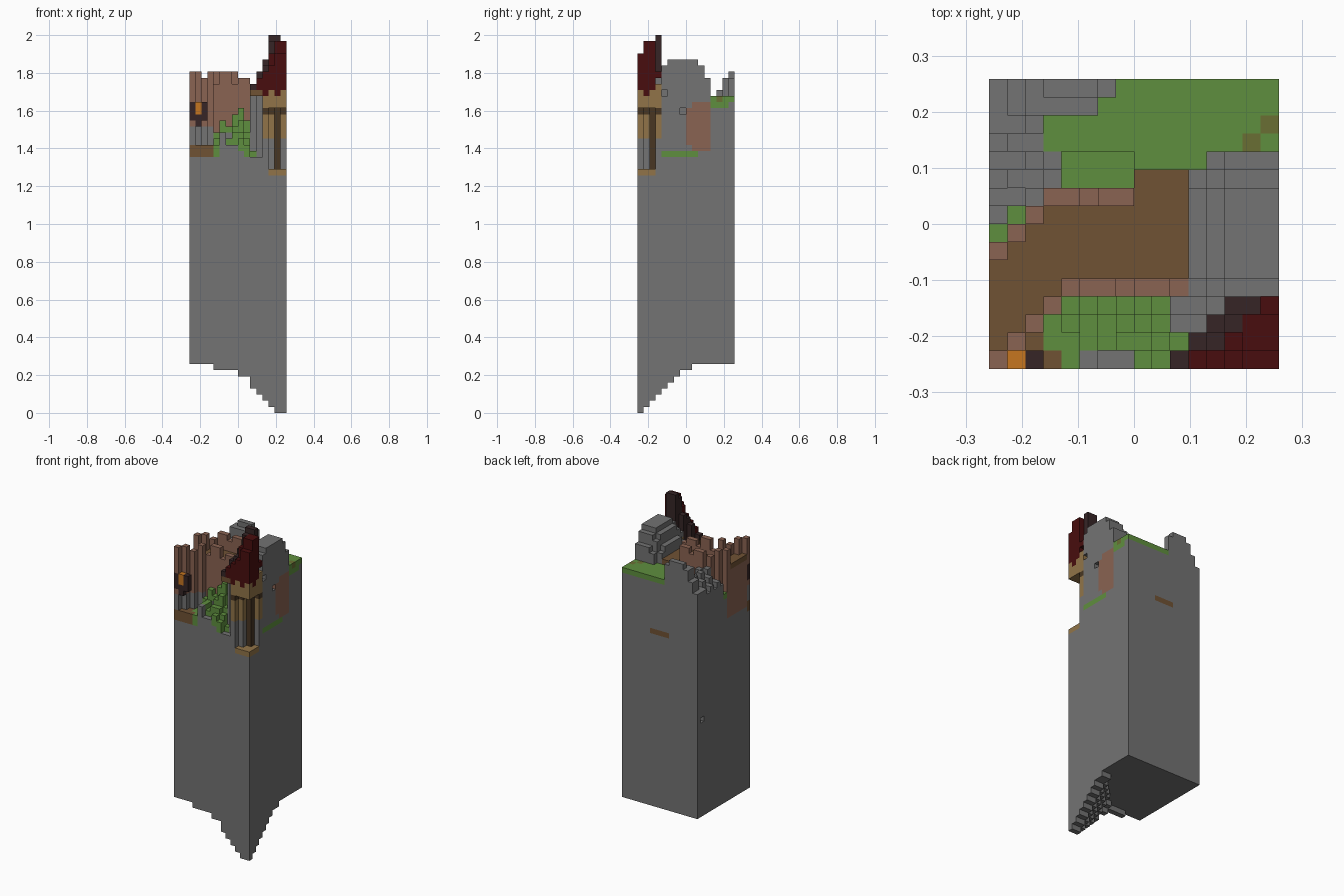
import bpy, bmesh
from mathutils import Vector

if "Cube" in bpy.data.objects:
    bpy.data.objects.remove(bpy.data.objects["Cube"], do_unlink=True)

N, TALL, GROUND = 16, 62, 42          # block counts: width, full height, ground level
V = 2 / TALL                          # block size

PALETTE = {
    "stone": (115, 115, 115), "grass": (95, 143, 62), "brick": (138, 99, 82),
    "timber": (112, 82, 52), "roof_red": (72, 13, 14), "roof_trim": (54, 37, 38),
    "plaster": (145, 116, 72), "dark_wood": (72, 54, 34),
    "lamp_glow": (198, 118, 32), "moss": (106, 110, 52),
}


def linear(c):
    c /= 255
    return c / 12.92 if c < 0.04 else ((c + 0.055) / 1.055) ** 2.4


MATS, INDEX = [], {}
for name, rgb in PALETTE.items():
    m = bpy.data.materials.new(name)
    m.use_nodes = True
    colour = [linear(c) for c in rgb] + [1]
    m.diffuse_color = colour
    m.node_tree.nodes["Principled BSDF"].inputs["Base Color"].default_value = colour
    INDEX[name] = len(MATS)
    MATS.append(m)

cells = {}                            # block position -> (part, colour)


def box(part, colour, xs, ys, zs):
    for x in range(*xs):
        for y in range(*ys):
            for z in range(*zs):
                cells[x, y, z] = (part, colour)


def column(part, colour, x, y, z0, z1):
    box(part, colour, (x, x + 1), (y, y + 1), (z0, z1))


def carve(x, y, z0, z1):
    for z in range(z0, z1):
        cells.pop((x, y, z), None)


def paint(colour, xs, ys, zs):
    for key in list(cells):
        if all(a <= k < b for k, (a, b) in zip(key, (xs, ys, zs))):
            cells[key] = (cells[key][0], colour)


# Rock pillar, stepping down to a point under one corner
drop_x = (8, 8, 8, 8, 7, 7, 7, 7, 6, 6, 4, 3, 2, 1, 0, 0)
drop_y = (0, 1, 2, 3, 4, 5, 6, 7, 7)
for x in range(N):
    for y in range(N):
        side = drop_y[y] if y < len(drop_y) else 8
        column("rock_pillar", "stone", x, y, min(8, drop_x[x] + side), GROUND)

# Back meadow
for x in range(3, N):
    for y in range(10, N):
        top = 51 if x < 8 and y < 12 else 52
        column("back_meadow", "stone", x, y, GROUND, top - 1)
        column("back_meadow", "grass", x, y, top - 1, top)
paint("grass", (15, 16), (11, 15), (50, 52))
for x, y in ((15, 13), (14, 12)):
    cells[x, y, 51] = ("back_meadow", "moss")

# Rocky ridge in the back corner
ridge_width = {15: 7, 14: 6, 13: 3, 12: 3, 11: 4, 10: 4, 9: 3, 8: 1}
for y, width in ridge_width.items():
    for x in range(width):
        if y > 13:
            top = (51, 53, 55)[min(x, 2)] + (y == 15 and 2 < x < 6)
        else:
            top = 50 + min(x, 2) + (x + y) % 2
        column("back_ridge", "stone", x, y, GROUND, top)
for x, y in ((0, 7), (1, 8)):
    column("ridge_grass", "stone", x, y, GROUND, 47)
    column("ridge_grass", "grass", x, y, 47, 48)

# Brick keep with a timber roof deck and a notched parapet
for x in range(11):
    low, high = min(x, 4), min(x + 6, 9) + (x > 7)
    for y in range(low, high + 1):
        column("brick_keep", "stone", x, y, GROUND, 44)
        column("brick_keep", "brick", x, y, 44, 52)
        column("keep_deck", "timber", x, y, 52, 53)
        if y == low:
            top = 54 if x > 3 and x % 3 == 1 else 55 if x == 2 or x > 7 else 56
            column("keep_parapet", "brick", x, y, 52, top)
        elif y == high and x < 8:
            column("keep_parapet", "brick", x, y, 52, 55 if x % 3 == 2 else 56)
paint("brick", (0, 1), (1, 7), (43, 52))

# Stepped corner porch with its timber ledge
for x in range(4):
    for y in range(x + 1):
        column("porch_ledge", "stone" if y else "timber", x, y, 42, 44)
        if y < x:
            cells[x, y, 43] = ("porch_ledge", "timber" if y < 1 or x < 3 else "grass")
    column("porch_column", "stone", x, x, 44, 47)

# Lantern
for x in range(3):
    column("lantern", "roof_trim", x, 0, 49, 50)
    if x != 1:
        column("lantern", "roof_trim", x, 0, 48, 50)
column("lantern", "roof_trim", 1, 0, 47, 50)
column("lantern", "lamp_glow", 1, 0, 49, 50)
column("lantern", "lamp_glow", 1, 0, 50, 51)
for x in (0, 2):
    cells[x, 0, 50] = ("lantern", "roof_trim")

# Overgrown mound against the keep
for y, tops in enumerate(((44, 46, 44, 44, 45, 44),
                          (44, 46, 45, 46, 46, 45),
                          (45, 46, 45, 47, 48, 46),
                          (46, 48, 47, 49, 50, 48))):
    for x, top in enumerate(tops, 4):
        rocky = y == 0 and 5 <= x <= 7
        column("front_mound", "stone", x, y, GROUND, top)
        column("front_mound", "stone" if rocky else "grass", x, y, top - 1 - (x != 6), top)
column("front_mound", "grass", 10, 1, GROUND, 43)

# Rounded stone tower
for x in range(11, N):
    for y in range(4, 12):
        if x == 11 and y == 11:
            continue
        top = 58 - (y in (4, 10)) - 3 * (y == 11) - (x == 12) - 3 * (x == 11)
        column("stone_tower", "stone", x, y, GROUND, top)
for x, y in ((10, 2), (11, 2), (10, 3), (11, 3), (12, 3), (11, 1)):
    column("tower_buttress", "stone", x, y, GROUND, 55 if x == 12 else 52 + (y == 3))

# Turret: stepped inner wall around an open corner, then the overhanging room
for x in range(12, N):
    for y in range(4):
        if y >= x - 12:
            column("turret_wall", "stone", x, y, 40, 45)
            column("turret_wall", "plaster", x, y, 45, 49)
            column("turret_wall", "dark_wood", x, y, 49, 50)
        else:
            carve(x, y, 40, GROUND)
            cells[x, y, 39] = ("turret_sill", "plaster")
        column("turret_room", "plaster", x, y, 50, 54)
column("turret_post", "dark_wood", 14, 2, 40, 50)

# Spire roof with dark edge blocks
spire = (((11, 55), (12, 56), (13, 57), (14, 59), (15, 59)),
         ((11, 56), (12, 57), (13, 59), (14, 61), (15, 61)),
         ((12, 58), (13, 61), (14, 61), (15, 61)),
         ((13, 62), (14, 62), (15, 56)))
edge = {(11, 1), (12, 1), (12, 2), (13, 2), (13, 3), (14, 3)}
for y, row in enumerate(spire):
    for x, top in row:
        base = 55 if y == 3 else 52 + (x + y) % 2
        if (x, y) in edge:
            column("spire_edge", "roof_trim", x, y, base, top)
        else:
            column("spire_roof", "roof_red", x, y, base, top)
for x in (10, 11):
    cells[x, 0, 52] = ("roof_eave", "timber")
cells[10, 0, 53] = ("roof_eave", "roof_trim")

# Patches and small holes on the cliff faces
paint("brick", (15, 16), (8, 12), (44, 50))
paint("brick", (15, 16), (9, 12), (43, 51))
paint("grass", (15, 16), (4, 10), (42, 43))
paint("grass", (9, 12), (0, 1), (42, 43))
paint("timber", (6, 10), (15, 16), (41, 42))
for x, y, z in ((15, 4, 52), (15, 7, 49), (0, 14, 26)):
    carve(x, y, z, z + 1)

# Turn each part's exposed block sides into one clean mesh
SIDES = [Vector(d) for d in ((1, 0, 0), (0, 1, 0), (0, 0, 1))]
parts = {}
for key, (part, colour) in cells.items():
    parts.setdefault(part, []).append((key, colour))
origin = Vector((N / 2, N / 2, 0))
for part, blocks in parts.items():
    bm = bmesh.new()
    for key, colour in blocks:
        centre = Vector(key) + Vector((0.5, 0.5, 0.5)) - origin
        for a in range(3):
            for sign in (-1, 1):
                n = SIDES[a] * sign
                if tuple(int(k + d) for k, d in zip(key, n)) in cells:
                    continue
                u, w = SIDES[(a + 1) % 3] / 2, SIDES[(a + 2) % 3] / 2 * sign
                mid = centre + n / 2
                f = bm.faces.new([bm.verts.new((mid + p) * V)
                                  for p in (-u - w, u - w, u + w, w - u)])
                f.material_index = INDEX[colour]
    bmesh.ops.remove_doubles(bm, verts=bm.verts, dist=V / 100)
    bmesh.ops.dissolve_limit(bm, angle_limit=0.01, verts=bm.verts, edges=bm.edges,
                             delimit={"MATERIAL"})
    mesh = bpy.data.meshes.new(part)
    bm.to_mesh(mesh)
    bm.free()
    for m in MATS:
        mesh.materials.append(m)
    bpy.context.collection.objects.link(bpy.data.objects.new(part, mesh))
